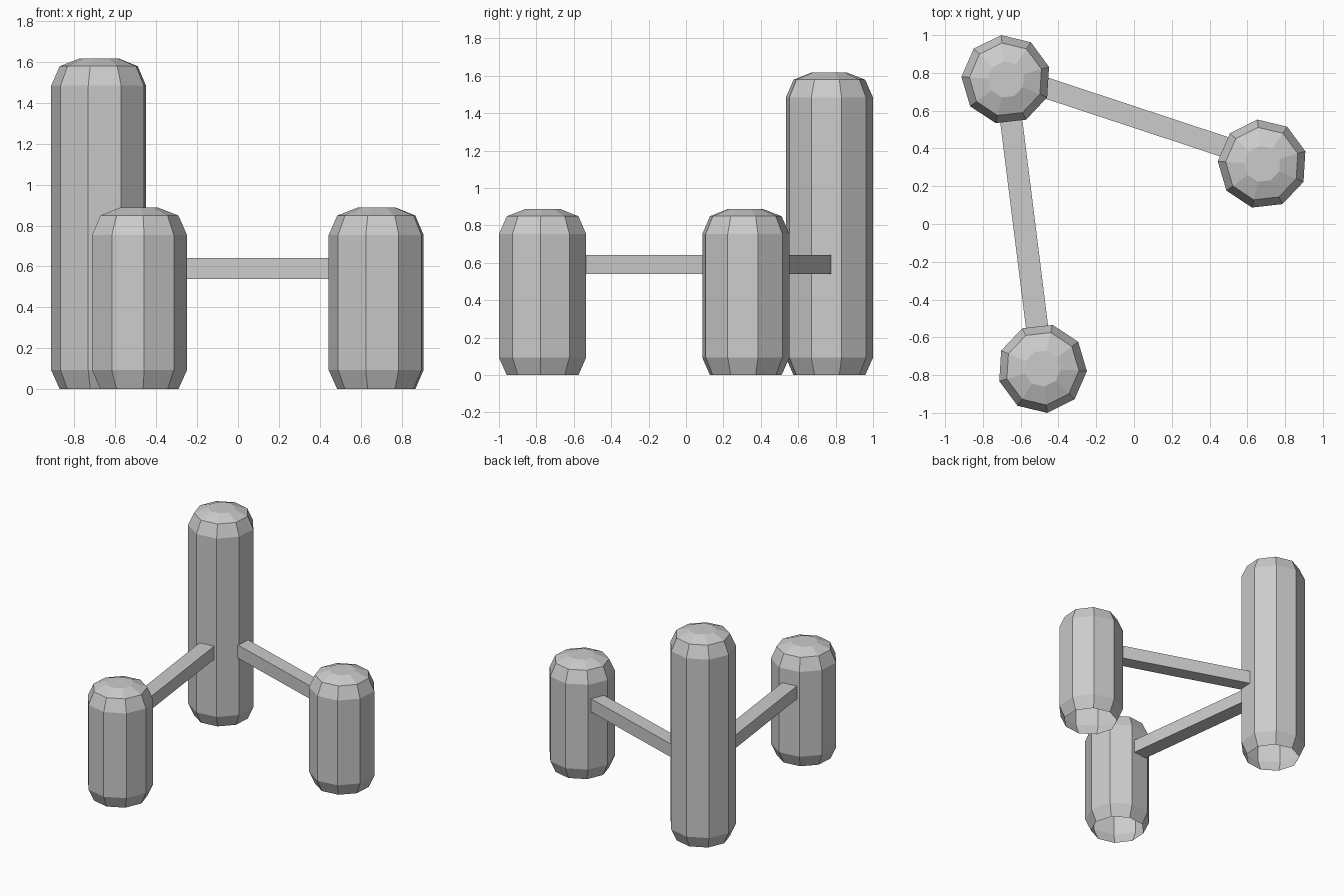
import bpy, bmesh, math
from mathutils import Matrix, Vector

if "Cube" in bpy.data.objects:
    bpy.data.objects.remove(bpy.data.objects["Cube"])

SIDES = 9
R = 0.237


def make_object(name, bm):
    bmesh.ops.recalc_face_normals(bm, faces=bm.faces)
    mesh = bpy.data.meshes.new(name)
    bm.to_mesh(mesh)
    bm.free()
    obj = bpy.data.objects.new(name, mesh)
    bpy.context.collection.objects.link(obj)
    return obj


def post(name, x, y, height, turn):
    """Nine-sided post, bevelled at both ends, open underneath."""
    profile = [(0.195, 0), (R, 0.093), (R, height - 0.133),
               (0.195, height - 0.038), (0.097, height)]
    bm = bmesh.new()
    rings = []
    for r, z in profile:
        ring = []
        for i in range(SIDES):
            a = math.radians(turn) + math.tau * i / SIDES
            ring.append(bm.verts.new((x + r * math.cos(a), y + r * math.sin(a), z)))
        rings.append(ring)
    for low, high in zip(rings, rings[1:]):
        for i in range(SIDES):
            j = (i + 1) % SIDES
            bm.faces.new((low[i], low[j], high[j], high[i]))
    bm.faces.new(rings[-1])
    make_object(name, bm)


def rail(name, start, end, width):
    """Square rail joining two post centres."""
    a, b = Vector(start), Vector(end)
    d = b - a
    mid = (a + b) / 2
    bm = bmesh.new()
    bmesh.ops.create_cube(bm, size=1, matrix=(
        Matrix.Translation((mid.x, mid.y, 0.59))
        @ Matrix.Rotation(math.atan2(d.y, d.x), 4, 'Z')
        @ Matrix.Diagonal((d.length - 0.1, width, 0.102, 1))))
    make_object(name, bm)


# Posts
post("tall_post", -0.677, 0.7645, 1.617, 16.5)
post("right_post", 0.68, 0.3175, 0.887, 16.5)
post("front_post", -0.486, -0.7645, 0.887, -3.5)

# Connecting rails
rail("right_rail", (-0.677, 0.79), (0.68, 0.342), 0.11)
rail("front_rail", (-0.677, 0.7645), (-0.486, -0.7645), 0.118)
